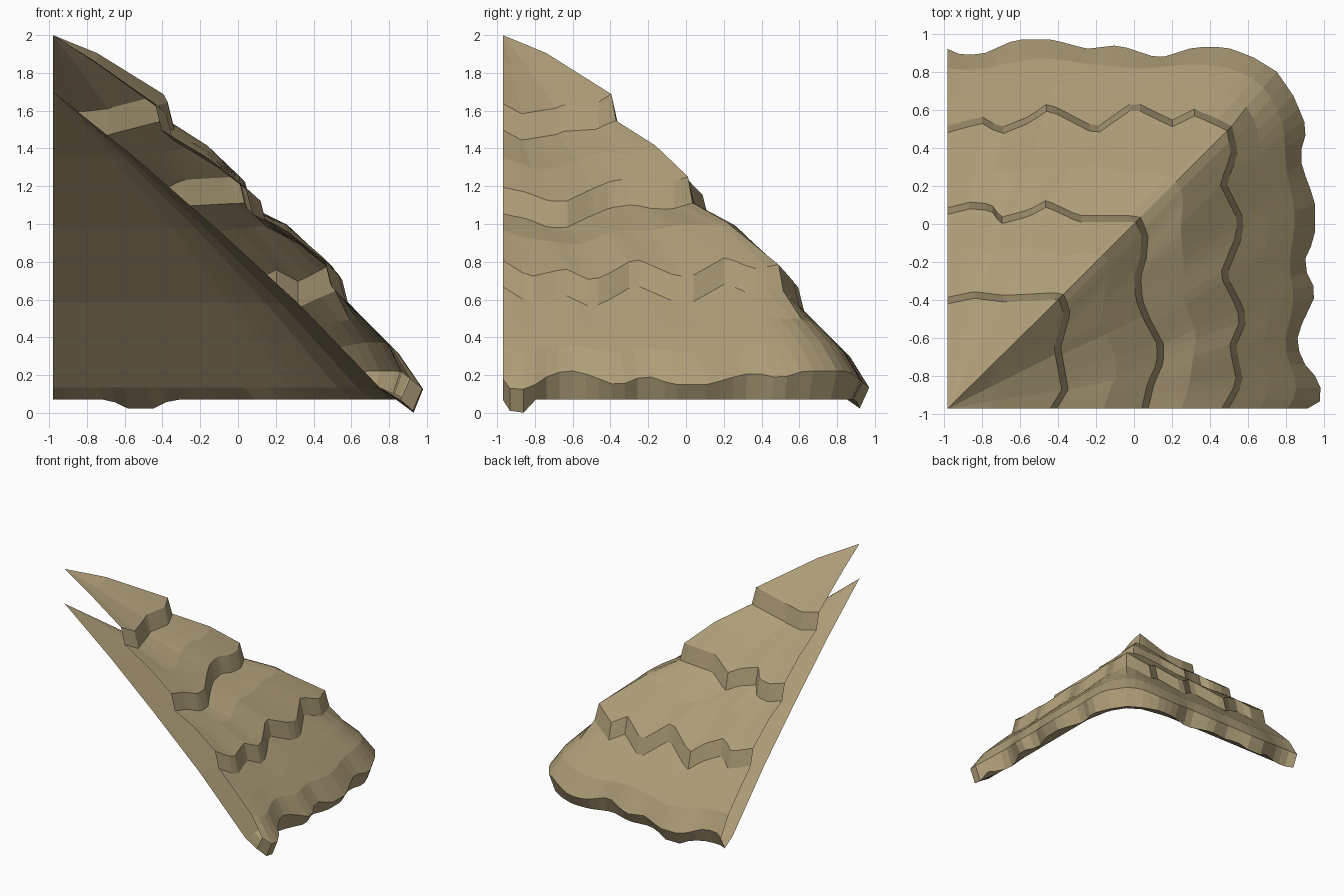
import bpy, bmesh
from mathutils import Vector

if "Cube" in bpy.data.objects:
    bpy.data.objects.remove(bpy.data.objects["Cube"])

X0, Y0 = -0.98, -0.97          # the two open cut planes meet at the peak
HALF = 26                      # columns on each side of the hip
N = 2 * HALF + 1

mat = bpy.data.materials.new("straw tan")
mat.diffuse_color = (0.42, 0.335, 0.185, 1)
mat.use_nodes = True
mat.node_tree.nodes["Principled BSDF"].inputs["Base Color"].default_value = mat.diffuse_color

# plan outlines of each layer's lip: right side -> hip, then hip -> back side
LIP1 = ([(-.44, Y0), (-.38, -.87), (-.42, -.65), (-.37, -.47), (-.395, -.395)],
        [(-.68, -.41), (-.84, -.39), (X0, -.42)])
LIP2 = ([(.04, Y0), (.07, -.84), (.12, -.73), (.12, -.63), (.05, -.5), (.01, -.4),
         (0, -.28), (.03, -.18), (.04, -.07), (.01, .01)],
        [(-.29, .01), (-.46, .09), (-.55, .04), (-.7, 0), (-.75, .07), (-.86, .08), (X0, .05)])
LIP3 = ([(.46, Y0), (.54, -.83), (.50, -.64), (.56, -.5), (.52, -.4), (.45, -.27),
         (.54, -.05), (.54, .03), (.45, .21), (.51, .36), (.49, .49)],
        [(.32, .57), (.2, .51), (0, .61), (-.2, .47), (-.45, .6), (-.55, .53),
         (-.7, .47), (-.8, .53), (X0, .48)])
EAVE = ([(.91, Y0), (.98, -.93), (.98, -.83), (.9, -.74), (.85, -.63), (.88, -.53),
         (.96, -.36), (.9, -.24), (.9, -.17), (.95, -.08), (.95, .12), (.89, .28),
         (.87, .36), (.91, .5), (.84, .67), (.75, .8)],
        [(.62, .88), (.48, .93), (.32, .93), (.13, .87), (-.08, .94), (-.25, .92),
         (-.43, .97), (-.62, .97), (-.8, .89), (-.91, .89), (X0, .92)])
LINING = ([(.75, Y0), (.75, .3), (.71, .52), (.63, .65)],
          [(.52, .72), (.3, .76), (X0, .76)])


def resample(pts, n):
    """Split a polyline in n equal lengths."""
    pts = [Vector(p) for p in pts]
    lens = [(b - a).length for a, b in zip(pts, pts[1:])]
    out, total = [], sum(lens)
    for i in range(n + 1):
        d, k = total * i / n, 0
        while k < len(lens) - 1 and d > lens[k]:
            d -= lens[k]
            k += 1
        out.append(pts[k].lerp(pts[k + 1], min(1, d / lens[k])))
    return out


def plan(outline):
    right, back = outline
    return resample(right, HALF) + resample([right[-1]] + back, HALF)[1:]


def hipness(i):
    return max(0, 1 - abs(i - HALF) / (HALF * 0.5))


def lip(outline, d0, z0, slope, hip):
    """Lip row: height falls as the edge reaches further out, rises to the hip."""
    return [Vector((p.x, p.y, z0 - slope * (max(p) - d0) + hip * hipness(i)))
            for i, p in enumerate(plan(outline))]


def shift(row, out, dz, blend):
    """Move a row outwards in plan and by dz; ends stay in the cut planes."""
    res = []
    for i, p in enumerate(row):
        w = min(1, max(0, 0.5 + (i - HALF) / (2 * blend)))
        v = Vector((1 - w, w, 0)).normalized() * out
        res.append(p + v + Vector((0, 0, dz)))
    return res


def between(a, b, t, bulge, hip=0):
    return [p.lerp(q, t) + Vector((0, 0, bulge + hip * hipness(i)))
            for i, (p, q) in enumerate(zip(a, b))]


def soften(row, passes):
    """Round a row off, keeping its ends."""
    for _ in range(passes):
        row = [row[0]] + [(a + 2 * b + c) / 4 for a, b, c in
                          zip(row, row[1:], row[2:])] + [row[-1]]
    return row


def sheet(name, rows):
    """Flat-faced skin over successive rows."""
    bm = bmesh.new()
    grid = [[bm.verts.new(p) for p in r] for r in rows]
    for a, b in zip(grid, grid[1:]):
        for i in range(N - 1):
            bm.faces.new((a[i], b[i], b[i + 1], a[i + 1]))
    bmesh.ops.remove_doubles(bm, verts=bm.verts, dist=1e-4)
    me = bpy.data.meshes.new(name)
    bm.to_mesh(me)
    bm.free()
    me.materials.append(mat)
    bpy.context.collection.objects.link(bpy.data.objects.new(name, me))


# key rows of the roof
peak = [Vector((X0, Y0, 2.0))] * N
lip1 = lip(LIP1, -.42, 1.62, .9, .09)
lip2 = lip(LIP2, 0, 1.23, .9, .03)
lip3 = lip(LIP3, .54, .72, 1.1, .01)
foot1, foot2, foot3 = (shift(r, .035, -.14, 2) for r in (lip1, lip2, lip3))
eave = [Vector((p.x, p.y, .19 - .8 * (max(.86, max(p)) - .9))) for p in plan(EAVE)]
eave_low = shift(eave, -.05, 0, 8)
for low, top in zip(eave_low, eave):
    low.z = max(0, .07 - 2.3 * max(0, max(top.x, top.y) - .95))
lining = [Vector((p.x, p.y, .135)) for p in plan(LINING)]

# four overlapping thatch layers, each ending in a short riser
sheet("thatch_layer_top", [peak, between(peak, lip1, .4, .01, .02), lip1, foot1])
sheet("thatch_layer_upper", [foot1, between(foot1, lip2, .55, .02, .01), lip2, foot2])
sheet("thatch_layer_lower", [foot2, soften(between(foot2, lip3, .45, .025, .03), 3),
                             lip3, foot3])
sheet("thatch_layer_bottom", [foot3, soften(between(foot3, eave, .4, .03), 3),
                              soften(between(foot3, eave, .75, .05), 3), eave])

# thick eave edge and its underside lip
sheet("eave_edge", [eave, eave_low, lining])

# inner lining rising to the lower peak
low_peak = [Vector((X0, Y0, 1.7))] * N
sheet("roof_underside", [lining, between(lining, low_peak, .25, .055),
                         between(lining, low_peak, .5, .06),
                         between(lining, low_peak, .75, .045), low_peak])
